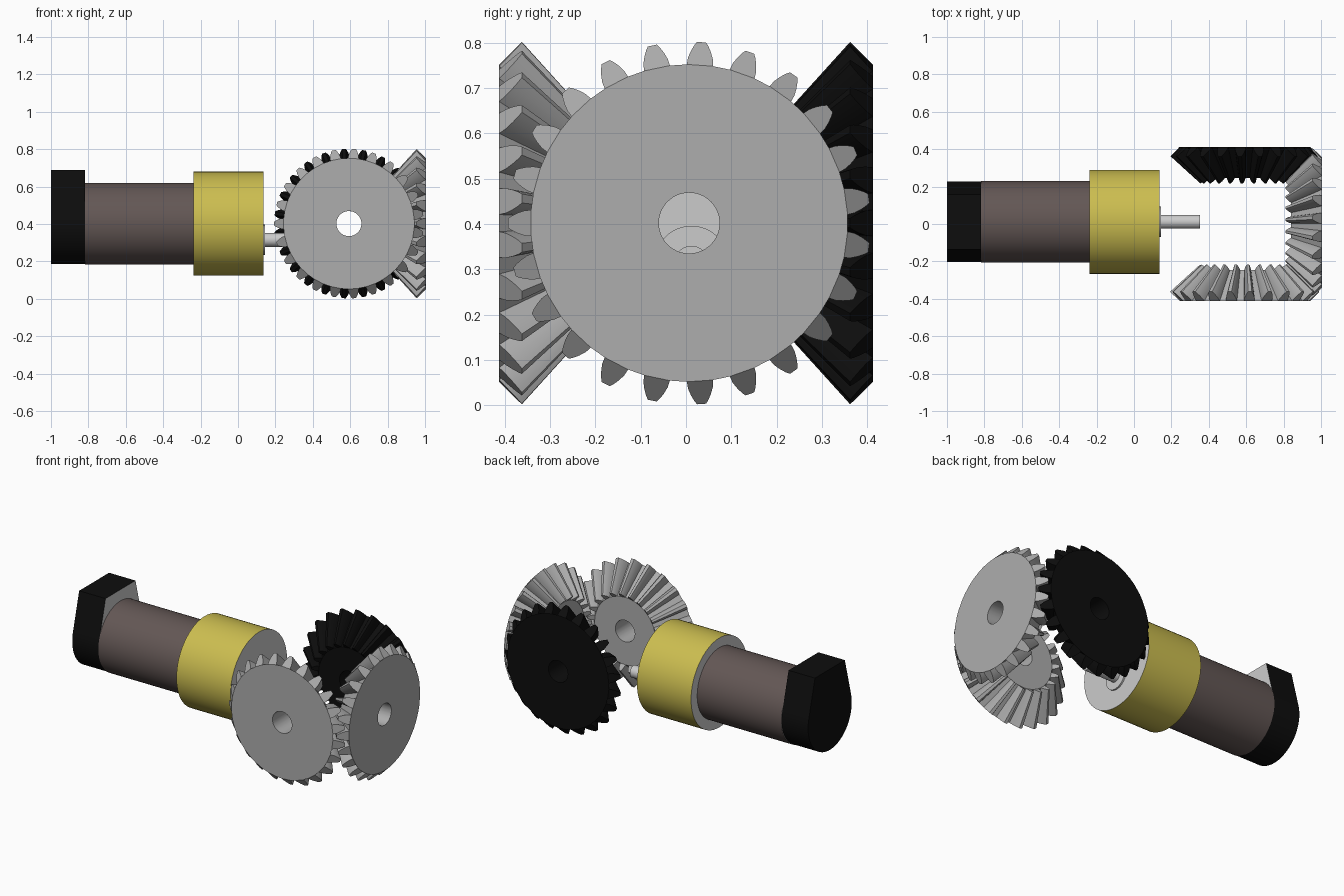
import bpy, bmesh, math
from mathutils import Matrix, Vector

if "Cube" in bpy.data.objects:
    bpy.data.objects.remove(bpy.data.objects["Cube"])


def material(name, rgb):
    m = bpy.data.materials.new(name)
    m.diffuse_color = (*rgb, 1)
    m.use_nodes = True
    m.node_tree.nodes["Principled BSDF"].inputs["Base Color"].default_value = m.diffuse_color
    return m


BLACK = material("black", (0.004, 0.004, 0.004))
BROWN = material("brown", (0.125, 0.095, 0.09))
YELLOW = material("yellow", (0.60, 0.51, 0.08))
STEEL = material("gear_grey", (0.42, 0.42, 0.42))
LIGHT = material("light_grey", (0.75, 0.75, 0.75))
CY, CZ = 0.012, 0.402      # motor axis


def finish(name, bm, mats, smooth=True):
    bmesh.ops.recalc_face_normals(bm, faces=bm.faces)
    me = bpy.data.meshes.new(name)
    bm.to_mesh(me)
    bm.free()
    ob = bpy.data.objects.new(name, me)
    bpy.context.collection.objects.link(ob)
    for m in mats:
        me.materials.append(m)
    if smooth:
        bpy.ops.object.select_all(action='DESELECT')
        ob.select_set(True)
        bpy.context.view_layer.objects.active = ob
        bpy.ops.object.shade_smooth_by_angle(angle=math.radians(30))
    return ob


def circle(r, cy=CY, cz=CZ, n=64, a0=0, a1=math.tau):
    return [(cy + r * math.cos(a0 + (a1 - a0) * i / n),
             cz + r * math.sin(a0 + (a1 - a0) * i / n)) for i in range(n)]


def prism(name, outline, x0, x1, side, front=LIGHT, back=LIGHT):
    """Extrude a y-z outline along x, with separate colours for side and ends."""
    bm = bmesh.new()
    a = [bm.verts.new((x0, y, z)) for y, z in outline]
    b = [bm.verts.new((x1, y, z)) for y, z in outline]
    n = len(a)
    for i in range(n):
        bm.faces.new((a[i], a[(i + 1) % n], b[(i + 1) % n], b[i]))
    bm.faces.new(a).material_index = 2
    bm.faces.new(b).material_index = 1
    return finish(name, bm, (side, front, back))


# Motor: rear cap (round below, tapering to a flat top), body, gearbox, boss, shaft
t = math.radians(14.5)
cap = circle(0.215, n=40, a0=math.pi - t, a1=math.tau + t)
cap += [(CY + 0.215 * math.cos(t), CZ + 0.215 * math.sin(t)),
        (CY + 0.147, 0.69), (CY - 0.147, 0.69)]
prism("rear_cap", cap, -1.0, -0.818, BLACK, LIGHT, BLACK)
prism("motor_body", circle(0.218), -0.818, -0.238, BROWN)
prism("gearbox", circle(0.278), -0.238, 0.135, YELLOW)
prism("shaft_boss", circle(0.081, cz=0.315), 0.13, 0.145, LIGHT)
prism("output_shaft", circle(0.037, cz=0.315, n=32), 0.14, 0.353, LIGHT)

# Bevel gears: shared apex, tooth section scaled towards it
TEETH, APEX = 23, Vector((0.593, 0.0, CZ))
HALF = [(0.0, 0.029), (0.3, 0.0275), (0.6, 0.022), (0.85, 0.0155), (1.0, 0.010)]
SECTION = [(h, -w) for h, w in HALF] + [(h, w) for h, w in reversed(HALF)]


def bevel_gear(name, turn, mat, shift=0.0):
    bm = bmesh.new()
    m = len(SECTION)
    ends = []
    for scale in (1.0, 0.6):
        rim, hole = [], []
        for k in range(TEETH):
            base = -math.pi / 2 * 2 + math.tau * k / TEETH   # one tooth points to -y
            for j, (h, w) in enumerate(SECTION):
                r = 0.35 + 0.05 * h
                a = base + w / r
                d = 0.412 - 0.05 * h
                rim.append(bm.verts.new((d * scale, r * scale * math.cos(a),
                                         r * scale * math.sin(a))))
                if j in (0, m - 1):
                    hole.append(bm.verts.new((0.412 * scale, 0.067 * math.cos(a),
                                              0.067 * math.sin(a))))
        # tooth ends and the flat disc round the bore
        for k in range(TEETH):
            bm.faces.new(rim[k * m:(k + 1) * m])
        roots = [v for k in range(TEETH) for v in (rim[k * m], rim[k * m + m - 1])]
        n = len(roots)
        for i in range(n):
            j = (i + 1) % n
            bm.faces.new((roots[i], roots[j], hole[j], hole[i]))
        ends.append((rim, hole))
    # tooth flanks and bore wall
    for a, b in zip(*ends):
        n = len(a)
        for i in range(n):
            j = (i + 1) % n
            bm.faces.new((a[i], a[j], b[j], b[i]))
    bm.transform(Matrix.Translation(APEX + Vector((0, shift, 0)))
                 @ Matrix.Rotation(turn, 4, 'Z'))
    return finish(name, bm, (mat,))


bevel_gear("front_gear", -math.pi / 2, STEEL)
bevel_gear("right_gear", 0.0, STEEL, 0.007)
bevel_gear("back_gear", math.pi / 2, BLACK)
